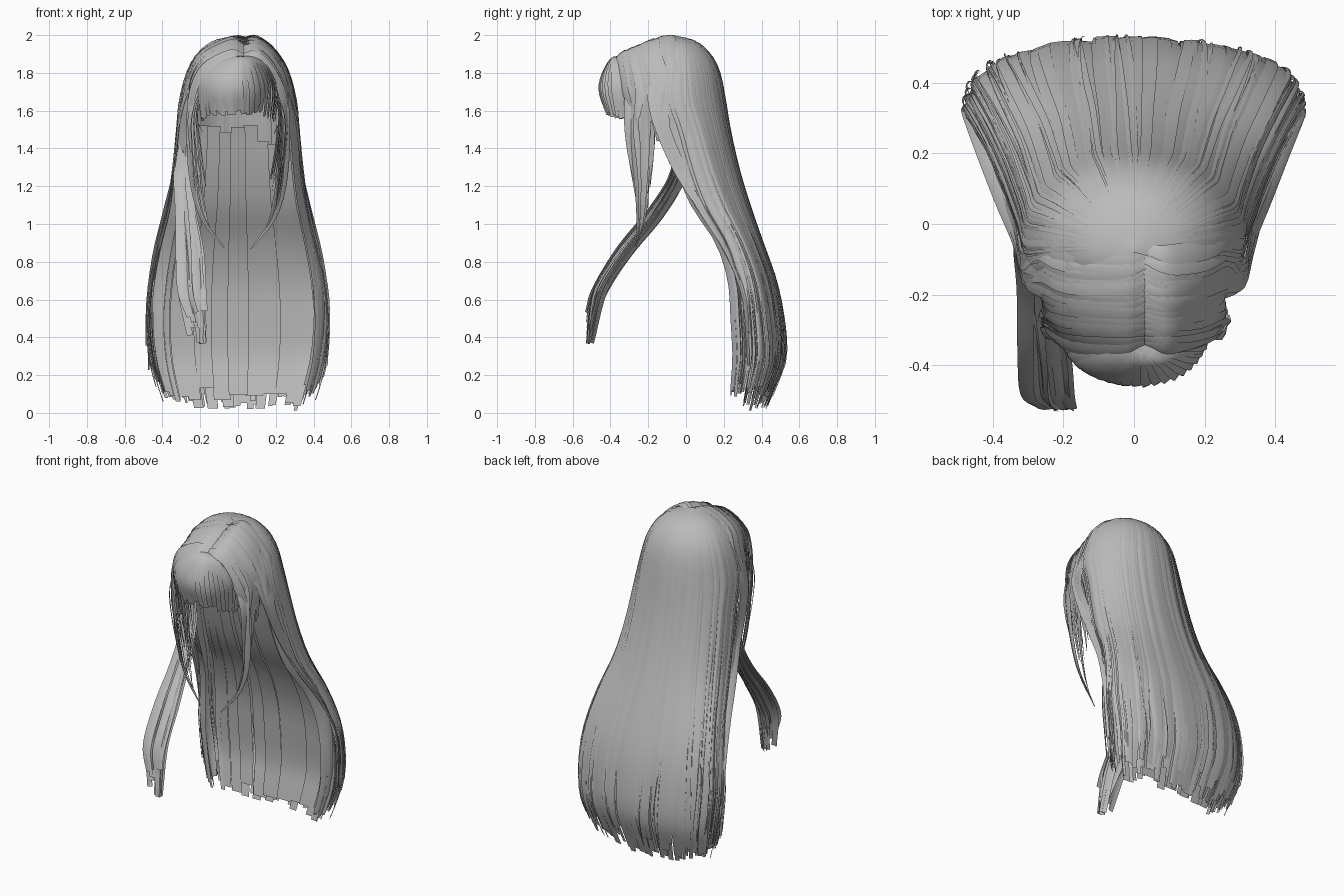
import bpy
import math
import random
from mathutils import Vector

random.seed(7)
rnd = random.uniform
if "Cube" in bpy.data.objects:
    bpy.data.objects.remove(bpy.data.objects["Cube"])

hair = bpy.data.materials.new("hair_grey")
hair.use_nodes = True
GREY = (0.5, 0.5, 0.5, 1)
hair.diffuse_color = GREY
hair.node_tree.nodes["Principled BSDF"].inputs["Base Color"].default_value = GREY

# Height, half width, front edge y and back y of the long hair mass
SHELL = [(2.0, 0, -.08, -.07), (1.97, .13, -.11, .05), (1.9, .215, -.14, .13),
         (1.8, .27, -.16, .18), (1.65, .308, -.17, .21), (1.5, .322, -.11, .235),
         (1.3, .342, -.05, .28), (1.1, .37, .03, .34), (.9, .42, .16, .41),
         (.7, .46, .225, .48), (.5, .478, .24, .52), (.3, .465, .25, .53),
         (.15, .43, .24, .48), (0, .38, .23, .42)]


def spline(points, f):
    """Catmull-Rom position at f (0 to 1) along the points."""
    p = [Vector(q) for q in points]
    f *= len(p) - 1
    i = min(int(f), len(p) - 2)
    u = f - i
    b, c = p[i], p[i + 1]
    a = p[i - 1] if i else b * 2 - c
    d = p[i + 2] if i + 2 < len(p) else c * 2 - b
    return (b * 2 + (c - a) * u + (a * 2 - b * 5 + c * 4 - d) * u * u
            + (b * 3 - a - c * 3 + d) * u ** 3) / 2


def shell_point(angle, f, scale=1.0, depth=1.0):
    """Point on the hair mass: angle 0 is the back, f runs crown to tips.
    The section is boxy low down and wraps forward past the widest point."""
    z, hx, yf, yb = spline(SHELL, f)
    yc = yf + .3 * (yb - yf)
    c = math.cos(angle)
    if c > 0:
        dy = c ** (.7 + .15 * max(z, 0)) * (yb - yc)
    else:
        dy = 2 * c * (yc - yf)
    return Vector((hx * math.sin(angle) * scale, yc + dy * depth * scale, max(z, 0)))


class Strands:
    """Collects ribbons of hair into one object."""

    def __init__(self, name):
        self.name, self.verts, self.faces = name, [], []

    def add_rows(self, rows):
        base = len(self.verts)
        for row in rows:
            self.verts += row
        for i in range(len(rows) - 1):
            for j in range(2):
                k = base + i * 3 + j
                self.faces.append((k, k + 1, k + 4, k + 3))

    def ribbon(self, points, width, taper=0.0, center=(0, -.1), n=20, tilt=0.0):
        """Ribbon along a path, facing away from a vertical axis."""
        rows = []
        for i in range(n + 1):
            f = i / n
            p = spline(points, f)
            tangent = spline(points, min(f + .02, 1)) - spline(points, max(f - .02, 0))
            out = Vector((p.x - center[0], p.y - center[1], max(p.z - 1.65, 0)))
            side = tangent.cross(out).normalized()
            lift = side.cross(tangent).normalized()
            w = width * (1 - taper * f ** 2) * min(1, .35 + f * 4) / 2
            across = (side + lift * tilt * min(1, f * 2)) * w
            rows.append([p - across, p + lift * w * .2, p + across])
        self.add_rows(rows)

    def shell_strip(self, angle, half, start, end, scale=1.0, depth=1.0, drift=0.0,
                    tilt=0.0, taper=0.0, flare=0.0, n=28):
        """Strip lying on the hair mass, one edge tucked under its neighbour."""
        rows = []
        for i in range(n + 1):
            t = i / n
            f = start + (end - start) * t
            a = angle + drift * t ** 2
            h = half * (1 - taper * max(0, t - .6) / .4)
            s = scale + flare * max(0, t - .75) * 4
            k = tilt * min(1, t * 2)
            rows.append([shell_point(a - h, f, s - k, depth),
                         shell_point(a, f, s + .006, depth),
                         shell_point(a + h, f, s + k, depth)])
        self.add_rows(rows)

    def build(self):
        mesh = bpy.data.meshes.new(self.name)
        mesh.from_pydata(self.verts, [], self.faces)
        mesh.materials.append(hair)
        obj = bpy.data.objects.new(self.name, mesh)
        bpy.context.collection.objects.link(obj)
        bpy.ops.object.select_all(action="DESELECT")
        obj.select_set(True)
        bpy.context.view_layer.objects.active = obj
        bpy.ops.object.shade_smooth_by_angle(angle=math.radians(50))


# Long back hair in overlapping layers, the outer ones cut shorter
back = Strands("back_hair")
for layer in range(3):
    count = 38
    for i in range(count):
        a = math.radians(-117 + 234 * (i + .33 * layer) / (count - .34))
        end = .99 - .04 * abs(math.sin(a)) ** 4 - rnd(0, .035 + .025 * layer)
        back.shell_strip(a, rnd(.05, .085), 0, end, .97 + .015 * layer + rnd(-.006, .006),
                         drift=rnd(-.06, .06), tilt=rnd(.004, .014) * random.choice((-1, 1)),
                         taper=rnd(.1, .6), flare=rnd(-.07, .015))
back.build()

# Broad strips lining the inside of the back hair
inner = Strands("inner_hair")
for i in range(11):
    a = math.radians(-70 + 14 * i)
    inner.shell_strip(a, .14, rnd(.37, .42), rnd(.93, .99), .85, rnd(.05, .3), tilt=.012)
    inner.shell_strip(a + .1, .08, .45, rnd(.94, 1), .9, .7, tilt=-.012)
inner.build()

# Thin flyaway wisps over the back and sides
wisps = Strands("back_wisps")
for i in range(44):
    a = rnd(-1.8, 1.8)
    wisps.shell_strip(a, rnd(.015, .035), rnd(.02, .12), rnd(.84, .97), rnd(1.003, 1.015),
                      drift=rnd(-.15, .15), tilt=.006, taper=.9, flare=rnd(-.02, .03))
wisps.build()

# Crown hair combed sideways from the parting, and the locks framing the face
crown = Strands("crown_hair")
locks = Strands("face_locks")
for sx in (-1, 1):
    count = 18
    for i in range(count):
        s = i / (count - 1)
        y = -.07 - .27 * s
        rz = 2.0 - .1 * s ** 1.4 + rnd(-.004, .004)
        top = [(.03, y, rz - .014), (.03 + sx * .07, y - .015, rz - .008),
               (sx * (.2 - .025 * s), y - .005, rz - .085),
               (sx * (.272 - .035 * s), y + .025, rz - .22)]
        tilt = rnd(-.3, .3)
        if s < .55:
            j = rnd(-.015, .015)
            path = top + [(sx * .312, -.11 - .08 * s + j, 1.55), (sx * .335, -.02 - .06 * s, 1.3),
                          (sx * (.37 + j), .08, 1.08), (sx * (.425 + j), .22, .85)]
            if i % 2:
                path += [(sx * .475, .31, .6), (sx * (.47 + j), .33, rnd(.2, .45))]
            crown.ribbon(path, .06, .75, n=28, tilt=tilt)
        else:
            r = rnd(0, 1)
            path = top + [(sx * (.26 - .03 * r), -.3 + .12 * r, 1.5),
                          (sx * (.255 - .05 * r), -.27 + .07 * r, 1.25),
                          (sx * (.2 - .03 * r), -.26 + .04 * r, 1.04),
                          (sx * (.06 + .09 * r), -.27 + .03 * r, .86 + .1 * r)]
            locks.ribbon(path, .06, .9, n=28, tilt=tilt)
    # Loose thin strands beside the face
    for i in range(12):
        r = i / 11
        locks.ribbon([(sx * .17, -.3 + .08 * r, 1.82), (sx * (.25 - .03 * r), -.31 + .12 * r, 1.6),
                      (sx * (.25 - .05 * r), -.3 + .12 * r, 1.4),
                      (sx * (.22 - .05 * r), -.26 + .07 * r, 1.08 + rnd(0, .2))],
                     .045, .9, tilt=rnd(-.4, .4))
    # Short locks in front of the ears
    for i in range(4):
        locks.ribbon([(sx * .2, -.2 + .03 * i, 1.8), (sx * .26, -.19 + .02 * i, 1.65),
                      (sx * (.25 - .02 * i), -.16 + .01 * i, rnd(1.42, 1.5))], .045, .7)
crown.build()
locks.build()

# Rounded fringe fanning out from the front of the parting
fringe = Strands("fringe")
for layer in range(2):
    count = 27
    for i in range(count):
        a = math.radians(-110 + 220 * (i + .5 * layer) / count)
        sn, cs = math.sin(a), math.cos(a)
        g = 1 - .03 * layer
        low = 1.6 - .035 * (1 - cs) + rnd(-.025, .01)
        fringe.ribbon([(.03, -.32, 1.885), (.02 + .1 * sn * g, -.32 - .07 * cs * g, 1.875),
                       (.185 * sn * g, -.31 - .13 * cs * g, 1.79),
                       (.21 * sn * g, -.3 - .155 * cs * g, 1.7),
                       (.195 * sn * g, -.3 - .12 * cs * g, low)],
                      .052, .5, center=(0, -.3), n=14, tilt=rnd(.1, .35))
fringe.build()

# Long lock swept forward over the right shoulder
lock = Strands("right_shoulder_lock")
for i in range(22):
    u, v = rnd(-1, 1), rnd(-1, 1)
    lock.ribbon([(-.29 + .01 * u, -.03 + .03 * v, 1.45), (-.3 + .02 * u, -.05 + .035 * v, 1.25),
                 (-.28 + .035 * u, -.16 + .04 * v, 1.06), (-.26 + .06 * u, -.33 + .04 * v, .85),
                 (-.25 + .065 * u, -.455 + .035 * v, .65),
                 (-.22 + .045 * u, -.51 + .015 * v, .4 + rnd(-.04, .14))],
                .055, .4, center=(-.26, .1), n=24, tilt=rnd(-.8, .8))
lock.build()
